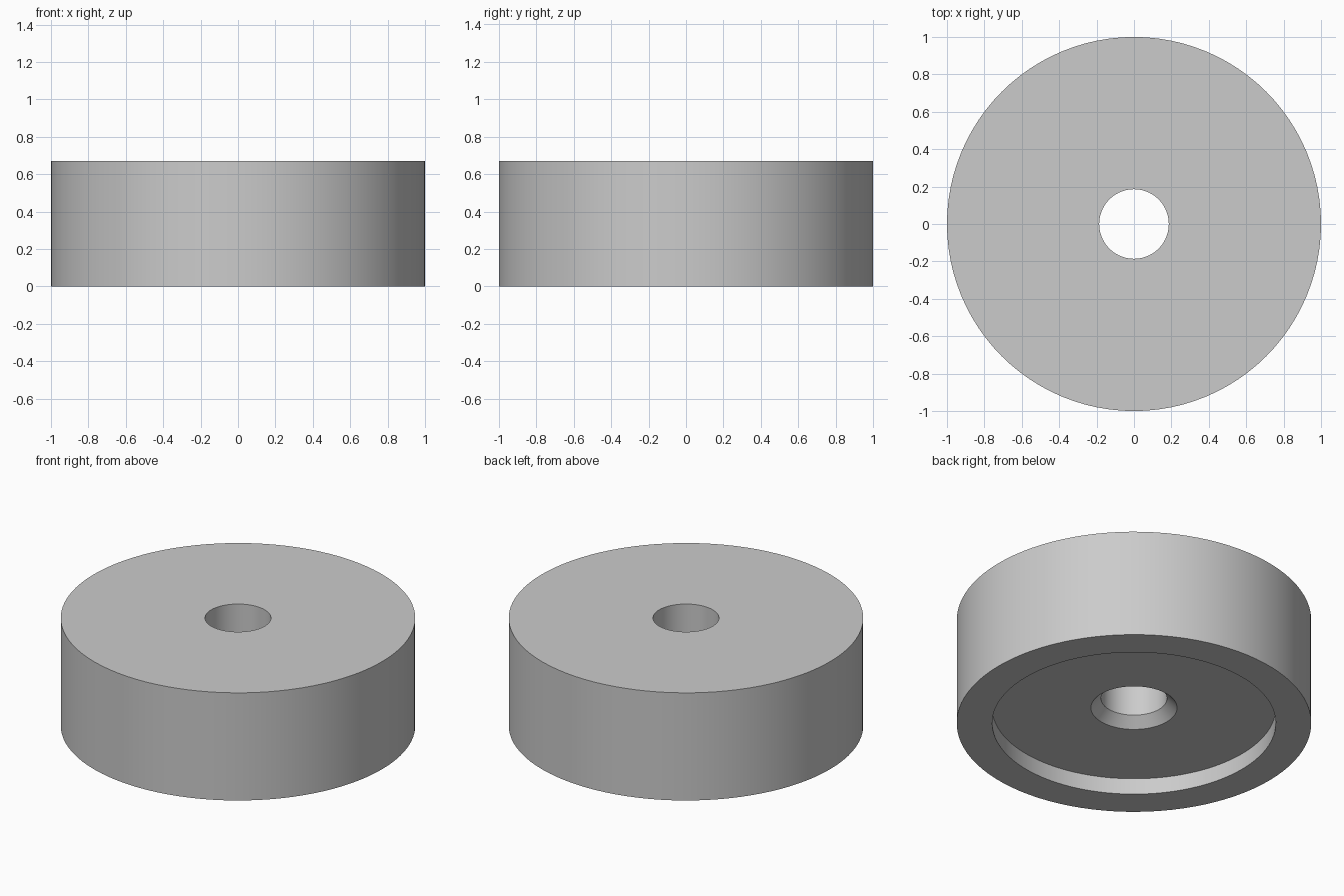
import bpy
import bmesh
import math

if "Cube" in bpy.data.objects:
    bpy.data.objects.remove(bpy.data.objects["Cube"], do_unlink=True)

SEGMENTS = 96
HEIGHT = 0.67
OUTER_R, RECESS_R, SINK_R, HOLE_R = 1.0, 0.80, 0.243, 0.186
RECESS_Z, SINK_Z = 0.10, 0.16

# Plain grey material
grey = bpy.data.materials.new("light_grey")
grey.use_nodes = True
colour = (0.6, 0.6, 0.6, 1.0)
grey.diffuse_color = colour
grey.node_tree.nodes["Principled BSDF"].inputs["Base Color"].default_value = colour

# Cross-section: outer wall, base rim, recess, countersink, through hole
profile = [
    (OUTER_R, HEIGHT),
    (OUTER_R, 0),
    (RECESS_R, 0),
    (RECESS_R, RECESS_Z),
    (SINK_R, RECESS_Z),
    (HOLE_R, SINK_Z),
    (HOLE_R, HEIGHT),
]

# Revolve the closed cross-section around z
bm = bmesh.new()
verts = [bm.verts.new((r, 0, z)) for r, z in profile]
edges = [bm.edges.new((a, b)) for a, b in zip(verts, verts[1:] + verts[:1])]
bmesh.ops.spin(bm, geom=verts + edges, cent=(0, 0, 0), axis=(0, 0, 1),
               angle=math.tau, steps=SEGMENTS)
bmesh.ops.remove_doubles(bm, verts=bm.verts, dist=0.0001)
bmesh.ops.recalc_face_normals(bm, faces=bm.faces)

mesh = bpy.data.meshes.new("round_foot")
bm.to_mesh(mesh)
bm.free()
mesh.materials.append(grey)
foot = bpy.data.objects.new("round_foot", mesh)
bpy.context.collection.objects.link(foot)

# Smooth walls with sharp rims
bpy.ops.object.select_all(action="DESELECT")
foot.select_set(True)
bpy.context.view_layer.objects.active = foot
bpy.ops.object.shade_smooth_by_angle(angle=math.radians(30))
